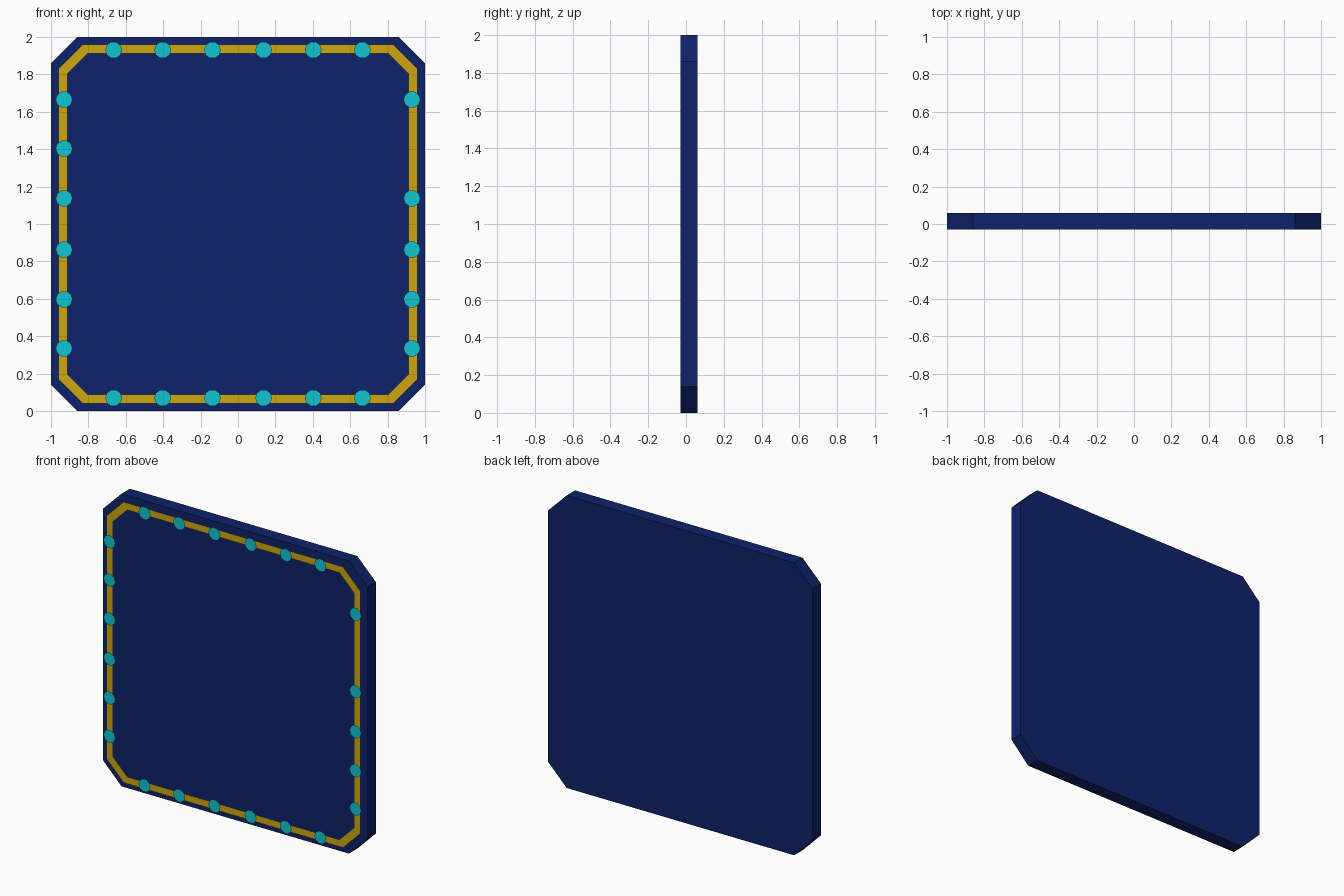
import bpy, bmesh, math

if "Cube" in bpy.data.objects:
    bpy.data.objects.remove(bpy.data.objects["Cube"])


def material(name, rgb):
    m = bpy.data.materials.new(name)
    m.diffuse_color = (*rgb, 1)
    m.use_nodes = True
    m.node_tree.nodes["Principled BSDF"].inputs["Base Color"].default_value = m.diffuse_color
    return m


navy = material("navy", (0.0043, 0.0165, 0.147))
gold = material("gold", (0.61, 0.38, 0.005))
cyan = material("cyan", (0.005, 0.56, 0.64))


def chamfered(half, cut):
    """Square outline with cut corners, centred on z = 1."""
    a, b = half, half - cut
    pts = [(a, -b), (a, b), (b, a), (-b, a), (-a, b), (-a, -b), (-b, -a), (b, -a)]
    return [(x, z + 1) for x, z in pts]


def finish(bm, name, mat):
    me = bpy.data.meshes.new(name)
    bm.to_mesh(me)
    bm.free()
    me.materials.append(mat)
    ob = bpy.data.objects.new(name, me)
    bpy.context.collection.objects.link(ob)
    return ob


# Panel: chamfered square slab
bm = bmesh.new()
face = bm.faces.new([bm.verts.new((x, -0.03, z)) for x, z in chamfered(1.0, 0.14)])
ext = bmesh.ops.extrude_face_region(bm, geom=[face], use_keep_orig=True)
bmesh.ops.translate(bm, vec=(0, 0.09, 0),
                    verts=[g for g in ext["geom"] if isinstance(g, bmesh.types.BMVert)])
bmesh.ops.recalc_face_normals(bm, faces=bm.faces)
finish(bm, "panel", navy)

# Trim band: flat ring just in front of the panel
bm = bmesh.new()
outer = [bm.verts.new((x, -0.05, z)) for x, z in chamfered(0.96, 0.13)]
inner = [bm.verts.new((x, -0.05, z)) for x, z in chamfered(0.912, 0.11)]
for i in range(8):
    j = (i + 1) % 8
    bm.faces.new((outer[i], outer[j], inner[j], inner[i]))
finish(bm, "trim_band", gold)

# Studs: flat discs along the band, one missing on the right side
steps = [s * d for s in (-1, 1) for d in (0.137, 0.403, 0.665)]
spots = [(d, 1 + s * 0.93) for s in (-1, 1) for d in steps]
spots += [(s * 0.93, 1 + d) for s in (-1, 1) for d in steps
          if not (s == 1 and d == 0.403)]
bm = bmesh.new()
for cx, cz in spots:
    ring = [(cx + 0.045 * math.cos(i * math.tau / 10),
             cz + 0.045 * math.sin(i * math.tau / 10)) for i in range(10)]
    bm.faces.new([bm.verts.new((x, -0.06, z)) for x, z in ring])
finish(bm, "studs", cyan)
